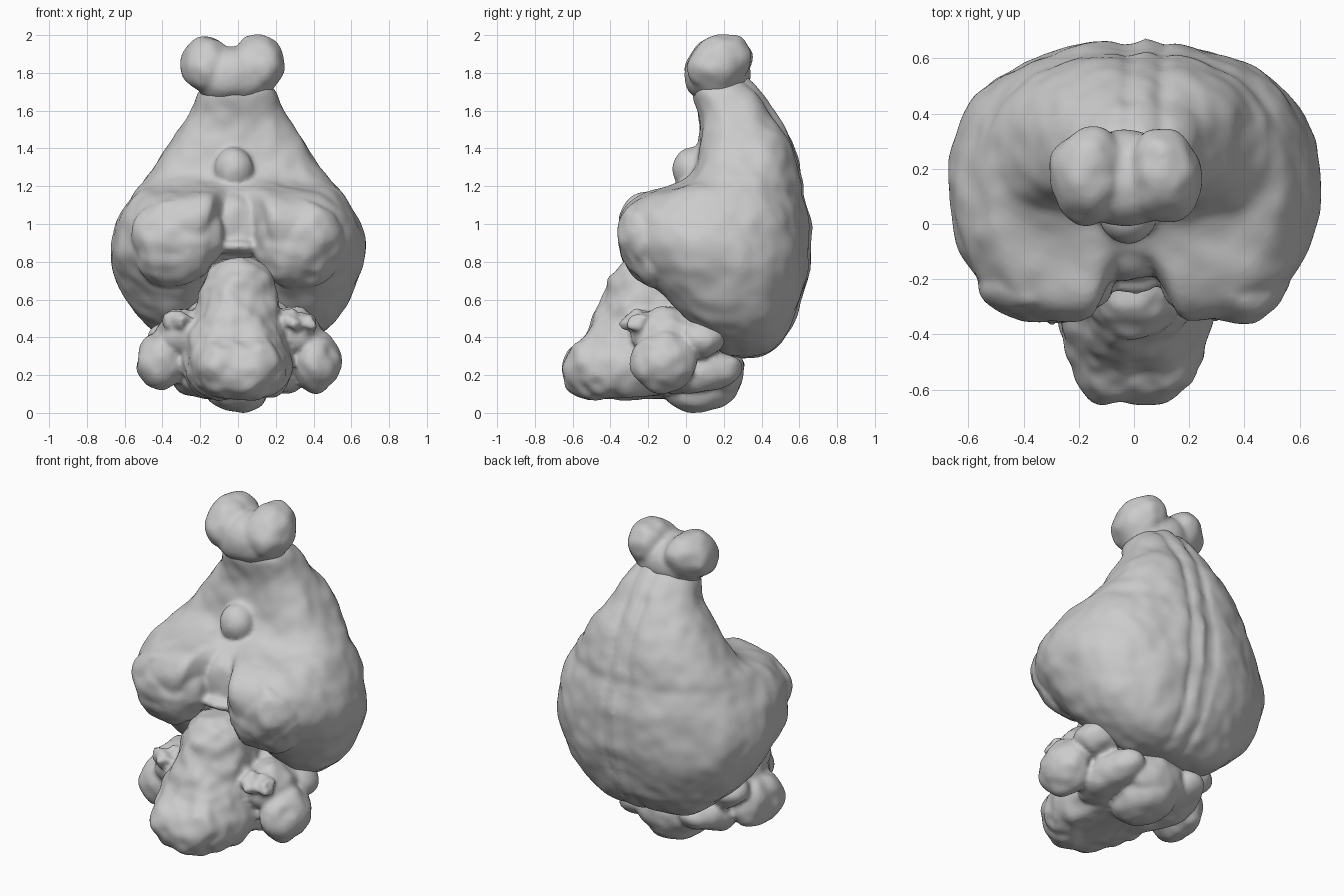
import bpy, bmesh, math
from mathutils import Vector, noise

if "Cube" in bpy.data.objects:
    bpy.data.objects.remove(bpy.data.objects["Cube"])

grey = bpy.data.materials.new("tissue grey")
grey.use_nodes = True
GREY = (0.6, 0.6, 0.6, 1)
grey.diffuse_color = GREY
grey.node_tree.nodes["Principled BSDF"].inputs["Base Color"].default_value = GREY


def finish(name, bm, rough, scale):
    """Roughen the surface along its normals and make a smooth object."""
    bmesh.ops.recalc_face_normals(bm, faces=bm.faces)
    bm.normal_update()
    moves = []
    for v in bm.verts:
        n = noise.noise(v.co * scale) + 0.5 * noise.noise(v.co * scale * 2.5)
        moves.append(v.co + v.normal * n * rough)
    for v, co in zip(bm.verts, moves):
        v.co = co
    mesh = bpy.data.meshes.new(name)
    bm.to_mesh(mesh)
    bm.free()
    mesh.materials.append(grey)
    ob = bpy.data.objects.new(name, mesh)
    bpy.context.collection.objects.link(ob)
    for p in mesh.polygons:
        p.use_smooth = True
    return ob


def spline(rows, steps):
    """Smooth in-between rows through the given section rows."""
    out = []
    for i in range(len(rows) - 1):
        a, b = rows[max(i - 1, 0)], rows[i]
        c, d = rows[i + 1], rows[min(i + 2, len(rows) - 1)]
        for s in range(steps):
            t = s / steps
            out.append([q + t / 2 * (r - p + t * (2 * p - 5 * q + 4 * r - e
                        + t * (3 * (q - r) + e - p))) for p, q, r, e in zip(a, b, c, d)])
    return out + [rows[-1]]


def loft(name, rows, power, groove, rough, scale, steps=6, count=128):
    """Stack sections: height, half width, front, front midline, cleft width, back."""
    bm = bmesh.new()
    rings = []
    for z, w, front, mid, cleft, back in spline(rows, steps):
        centre = (front + back) / 2
        ring = []
        for i in range(count):
            a = math.tau * i / count
            s, c = math.sin(a), math.cos(a)
            n = 2 / (power if c < 0 else 2.2)
            x = w * math.copysign(abs(s) ** n, s)
            y = centre + (back - centre) * math.copysign(abs(c) ** n, c)
            if c < 0:
                y += (mid - front) * math.exp(-(x / cleft) ** 4) * -c
            else:
                y -= groove * math.exp(-((abs(x - .04) - .06) / .025) ** 2) * c
            ring.append(bm.verts.new((x, y, z)))
        rings.append(ring)
    for lo, hi in zip(rings, rings[1:]):
        for i in range(count):
            j = (i + 1) % count
            bm.faces.new((lo[i], lo[j], hi[j], hi[i]))
    bm.faces.new(rings[0][::-1])
    bm.faces.new(rings[-1])
    return finish(name, bm, rough, scale)


def lobe(name, centre, size, tilt=0, rough=0.02, scale=6):
    """A lumpy ellipsoid, tilted about the x axis."""
    bm = bmesh.new()
    bmesh.ops.create_icosphere(bm, subdivisions=4, radius=1)
    ca, sa = math.cos(tilt), math.sin(tilt)
    for v in bm.verts:
        x, y, z = (a * b for a, b in zip(v.co, size))
        v.co = Vector(centre) + Vector((x, y * ca - z * sa, y * sa + z * ca))
    return finish(name, bm, rough, scale)


def pair(name, centre, size, **kw):
    return [lobe(f"{side}_{name}", (centre[0] * sign, *centre[1:]), size, **kw)
            for side, sign in (("left", 1), ("right", -1))]


def fuse(name, parts, smooth):
    """Weld overlapping parts into one soft skin."""
    bpy.ops.object.select_all(action="DESELECT")
    for ob in parts:
        ob.select_set(True)
    bpy.context.view_layer.objects.active = parts[0]
    bpy.ops.object.join()
    whole = bpy.context.object
    whole.name = name
    skin = whole.modifiers.new("skin", "REMESH")
    skin.mode = "VOXEL"
    skin.voxel_size = 0.014
    skin.use_smooth_shade = True
    soft = whole.modifiers.new("soften", "SMOOTH")
    soft.iterations = smooth


# Large paired hemispheres with cleft front lobes and a grooved back ridge
hemispheres = loft("hemispheres", [
    (.29, .06, .24, .24, .2, .36),
    (.31, .23, .16, .2, .2, .43),
    (.36, .36, .1, .16, .25, .5),
    (.45, .47, .02, .1, .27, .56),
    (.55, .56, -.09, .05, .26, .6),
    (.7, .64, -.22, 0, .2, .645),
    (.85, .675, -.32, -.1, .16, .66),
    (1, .645, -.36, -.14, .13, .66),
    (1.1, .59, -.335, -.13, .12, .645),
    (1.16, .545, -.25, -.1, .12, .63),
    (1.21, .5, -.06, -.04, .12, .62),
    (1.27, .465, .02, .02, .12, .605),
    (1.4, .375, .06, .06, .12, .575),
    (1.5, .305, .07, .07, .12, .535),
    (1.6, .24, .06, .06, .12, .475),
    (1.7, .2, .04, .04, .12, .4),
    (1.78, .14, .07, .07, .12, .31)], 2.75, 0.02, 0.016, 5)
fuse("hemispheres", [
    hemispheres,
    lobe("front_bump", (-.02, .03, 1.29), (.105, .1, .115), tilt=-0.3, rough=0.01),
    lobe("cleft_floor", (0, -.07, .98), (.2, .13, .2), rough=0.02),
    lobe("cleft_band", (0, -.15, .88), (.15, .1, .04), rough=0.01),
    *pair("front_swelling", (.32, -.2, .9), (.24, .15, .24), tilt=0.2, rough=0.03)], 4)

# Twin bulbs at the top, joined by a thick neck
fuse("top_bulbs", [
    lobe("left_bulb", (.1, .175, 1.855), (.14, .18, .15), tilt=0.35, rough=0.02),
    lobe("right_bulb", (-.165, .17, 1.845), (.145, .18, .145), tilt=0.35, rough=0.02),
    lobe("bulb_neck", (-.02, .165, 1.785), (.225, .175, .16), rough=0.012)], 5)

# Tapered stem flaring toward the lower front
stem = loft("stem", [
    (.08, .08, -.5, -.5, .1, .1),
    (.1, .19, -.61, -.61, .1, .12),
    (.16, .255, -.655, -.645, .1, .15),
    (.25, .285, -.67, -.65, .1, .2),
    (.34, .275, -.63, -.62, .1, .2),
    (.42, .26, -.55, -.54, .1, .18),
    (.55, .22, -.47, -.47, .1, .12),
    (.7, .185, -.4, -.4, .1, .05),
    (.78, .155, -.35, -.35, .1, 0),
    (.82, .08, -.29, -.29, .1, -.08)], 2.3, 0, 0.028, 6, steps=7)

# Clustered lobes around the base
fuse("stem_and_base_lobes", [
    stem,
    *pair("side_lobe", (.41, -.11, .27), (.13, .175, .16), rough=0.025),
    *pair("side_upper_lobe", (.34, .08, .39), (.13, .12, .1), rough=0.02),
    *pair("side_ragged_knob", (.31, -.25, .48), (.09, .08, .06), rough=0.04, scale=14),
    *pair("side_bridge", (.28, -.1, .42), (.15, .2, .14), rough=0.03),
    *pair("rear_fold", (.21, .05, .21), (.15, .25, .11), tilt=0.2, rough=0.02),
    lobe("rear_core", (0, .16, .22), (.2, .15, .15), rough=0.02),
    lobe("bottom_lobe", (0, .07, .12), (.17, .2, .115), tilt=0.1, rough=0.015),
    lobe("inner_core", (0, .02, .45), (.32, .22, .2), rough=0.02)], 2)
